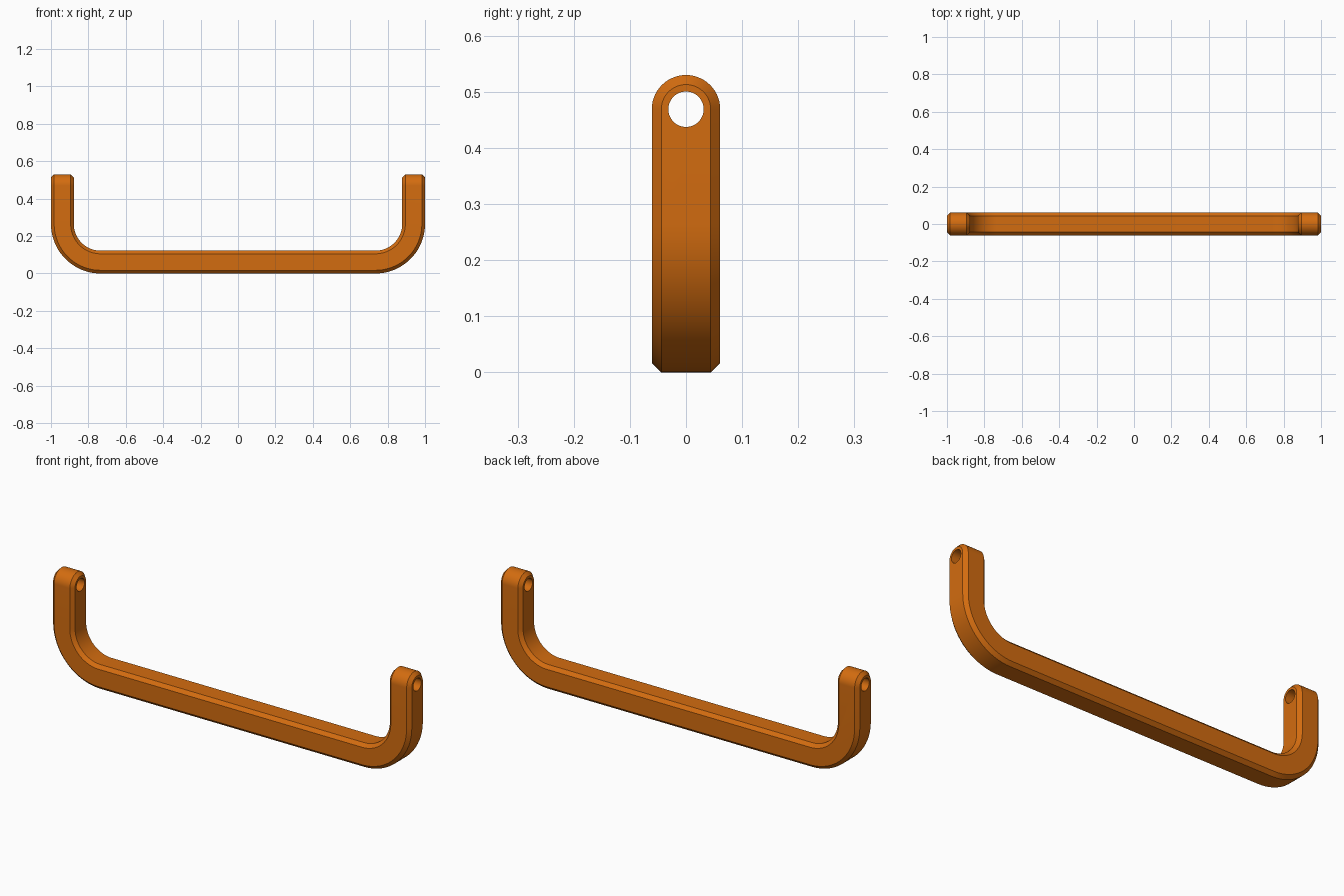
import bpy, bmesh, math
from mathutils import Vector

if "Cube" in bpy.data.objects:
    bpy.data.objects.remove(bpy.data.objects["Cube"])

R = 0.061          # half width of the square bar
C = 0.017          # chamfer size
HEIGHT = 0.53
EYE_Z = HEIGHT - R # centre of the rounded leg ends and screw holes
BEND = 0.265 - R   # centreline radius of the corner bends
BEND_X, BEND_Z = 0.735, 0.265
BEND_STEPS, CAP_STEPS = 20, 14

orange = bpy.data.materials.new("orange")
orange.diffuse_color = (0.65, 0.15, 0.005, 1)
orange.use_nodes = True
orange.node_tree.nodes["Principled BSDF"].inputs["Base Color"].default_value = orange.diffuse_color


def ring(x, z, out, along, t=0.0):
    """Chamfered square section; t sweeps it around the rounded leg end."""
    pts = []
    for n, w in ((R, R - C), (R - C, R), (-(R - C), R), (-R, R - C),
                 (-R, C - R), (-(R - C), -R), (R - C, -R), (R, C - R)):
        p = Vector((x, 0, z)) + out * n + along * (abs(w) * math.sin(t))
        p.y = w * math.cos(t)
        pts.append(p)
    return pts


# Right half: corner bend, straight leg, rounded end
half = []
for i in range(BEND_STEPS + 1):
    a = math.pi / 2 * i / BEND_STEPS
    out = Vector((math.sin(a), 0, -math.cos(a)))
    half.append(ring(BEND_X + BEND * out.x, BEND_Z + BEND * out.z, out, Vector()))
for i in range(CAP_STEPS + 1):
    half.append(ring(1 - R, EYE_Z, Vector((1, 0, 0)), Vector((0, 0, 1)),
                     math.pi / 2 * i / CAP_STEPS))

# Mirror to the left half and skin the whole bar
left = [[Vector((-p.x, p.y, p.z)) for p in r] for r in reversed(half)]
bm = bmesh.new()
rings = [[bm.verts.new(p) for p in r] for r in left + half]
for a, b in zip(rings, rings[1:]):
    for k in range(8):
        m = (k + 1) % 8
        bm.faces.new((a[k], a[m], b[m], b[k]))
bmesh.ops.remove_doubles(bm, verts=bm.verts, dist=1e-5)
bmesh.ops.dissolve_limit(bm, angle_limit=0.002, verts=bm.verts, edges=bm.edges)
bmesh.ops.recalc_face_normals(bm, faces=bm.faces)
mesh = bpy.data.meshes.new("handle_bar")
bm.to_mesh(mesh)
bm.free()
mesh.materials.append(orange)
handle = bpy.data.objects.new("handle_bar", mesh)
bpy.context.collection.objects.link(handle)

# Screw holes through both legs
bpy.ops.mesh.primitive_cylinder_add(vertices=48, radius=0.0315, depth=2.4,
                                    location=(0, 0, EYE_Z),
                                    rotation=(0, math.pi / 2, 0))
cutter = bpy.context.object
cutter.name = "hole_cutter"
cutter.data.materials.append(orange)
cutter.hide_render = True
cut = handle.modifiers.new("screw_holes", 'BOOLEAN')
cut.operation = 'DIFFERENCE'
cut.solver = 'EXACT'
cut.object = cutter
bpy.ops.object.select_all(action='DESELECT')
handle.select_set(True)
bpy.context.view_layer.objects.active = handle
bpy.ops.object.modifier_apply(modifier=cut.name)
bpy.data.objects.remove(cutter)

# Smooth bends and ends, crisp chamfers
bpy.ops.object.shade_smooth_by_angle(angle=math.radians(30))
